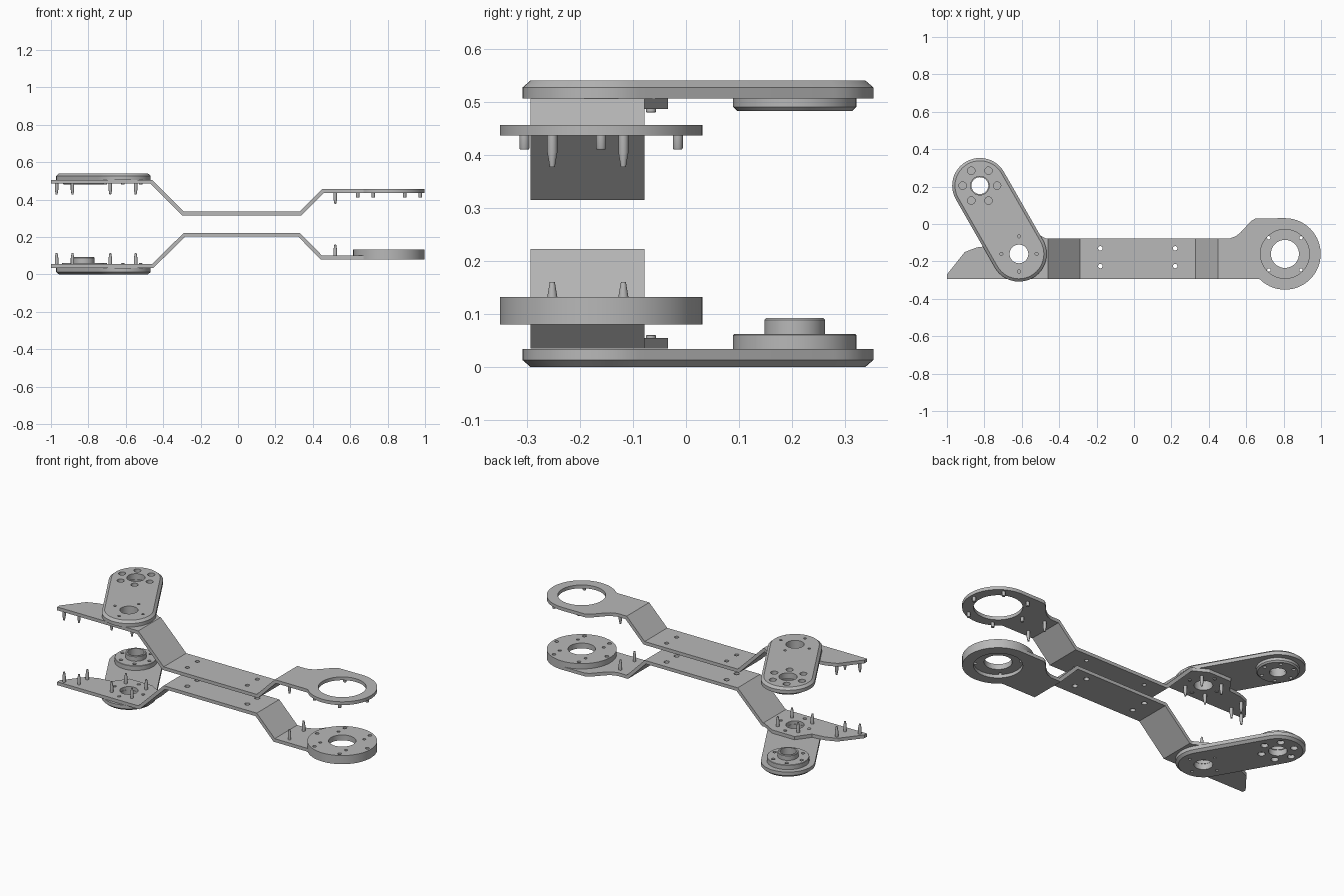
import bpy, bmesh
from math import sin, cos, pi, radians

cube = bpy.data.objects.get("Cube")
if cube:
    bpy.data.objects.remove(cube)

GREY = bpy.data.materials.new("light_grey_metal")
GREY.use_nodes = True
GREY.diffuse_color = (0.48, 0.48, 0.48, 1)
GREY.node_tree.nodes["Principled BSDF"].inputs["Base Color"].default_value = (0.48, 0.48, 0.48, 1)

HUB = (-0.615, -0.16)
FAR = (-0.824, 0.205)
RING = (0.807, -0.16)
HEIGHT = 0.54


def circle(c, r, n=48):
    return [(c[0] + r * cos(2 * pi * i / n), c[1] + r * sin(2 * pi * i / n)) for i in range(n)]


def around(c, r, n, start=0):
    return circle_points(c, r, n, radians(start))


def circle_points(c, r, n, a):
    return [(c[0] + r * cos(a + 2 * pi * i / n), c[1] + r * sin(a + 2 * pi * i / n)) for i in range(n)]


def loft(bm, layers):
    """Closed solid through stacked outlines given as (points, z)."""
    rings = [[bm.verts.new((x, y, z)) for x, y in pts] for pts, z in layers]
    n = len(rings[0])
    for low, high in zip(rings, rings[1:]):
        for i in range(n):
            j = (i + 1) % n
            bm.faces.new((low[i], low[j], high[j], high[i]))
    bm.faces.new(rings[0])
    bm.faces.new(rings[-1])


def make(name, solids):
    bm = bmesh.new()
    for layers in solids:
        loft(bm, layers)
    bmesh.ops.recalc_face_normals(bm, faces=bm.faces)
    mesh = bpy.data.meshes.new(name)
    bm.to_mesh(mesh)
    bm.free()
    mesh.materials.append(GREY)
    obj = bpy.data.objects.new(name, mesh)
    bpy.context.collection.objects.link(obj)
    return obj


def activate(obj):
    bpy.ops.object.select_all(action='DESELECT')
    obj.select_set(True)
    bpy.context.view_layer.objects.active = obj


def boolean(obj, cutter, operation):
    mod = obj.modifiers.new("cut", 'BOOLEAN')
    mod.object, mod.operation, mod.solver = cutter, operation, 'EXACT'
    activate(obj)
    bpy.ops.object.modifier_apply(modifier=mod.name)
    bpy.data.objects.remove(cutter)


def drill(obj, holes):
    """holes: (centre, radius, z0, z1)"""
    solids = [[(circle(c, r, 48 if r > 0.03 else 20), a), (circle(c, r, 48 if r > 0.03 else 20), b)]
              for c, r, a, b in holes]
    boolean(obj, make("cutter", solids), 'DIFFERENCE')


def smooth(obj):
    activate(obj)
    bpy.ops.object.shade_smooth_by_angle(angle=radians(28))


def pins(name, centres, z, tip, r=0.0095, tapered=True):
    d = tip - z
    steps = [(r, 0), (r, 0.55), (r * 0.5, 1)] if tapered else [(r, 0), (r, 0.9), (r * 0.85, 1)]
    smooth(make(name, [[(circle(c, k * 1.0, 16), z + d * t) for k, t in steps] for c in centres]))


# Plan outline shared by both bent plates
outline = [(-1, -0.293), (0.66, -0.293)]
outline += [(RING[0] + 0.191 * cos(radians(a)), RING[1] + 0.191 * sin(radians(a)))
            for a in range(-135, 91, 5)]
outline += [(0.65, 0.03), (0.625, 0.015), (0.57, -0.045), (0.545, -0.065), (0.51, -0.078),
            (-0.47, -0.078), (-0.55, -0.034), (-0.7, -0.034), (-0.76, -0.115),
            (-0.84, -0.125), (-0.905, -0.15), (-1, -0.27)]


def plate(name, left, middle, right, lean, strip_r):
    """Sheet bent along x, trimmed to the plan outline."""
    t = 0.02
    top = [(-1.1, left), (-0.46, left), (-0.29, middle), (0.33, middle), (0.45, right), (1.1, right)]
    bottom = [(x + (lean if x < 0 else -lean), z - t) for x, z in top]
    profile = top + bottom[::-1]
    obj = make(name, [[(profile, -0.5), (profile, 0.5)]])
    for v in obj.data.vertices:
        v.co = (v.co.x, v.co.z, v.co.y)
    obj.data.flip_normals()
    boolean(obj, make("trim", [[(outline, -1), (outline, 1)]]), 'INTERSECT')
    holes = [(HUB, 0.05, -1, 1), (RING, 0.131, -1, 1)]
    holes += [((x, y), strip_r, -1, 1) for x in (-0.18, 0.22) for y in (-0.13, -0.225)]
    drill(obj, holes)
    smooth(obj)


plate("lower_plate", 0.055, 0.222, 0.1, 0.008, 0.015)
plate("upper_plate", 0.506, 0.335, 0.456, -0.008, 0.012)


def stadium(r, n=24):
    dx, dy = FAR[0] - HUB[0], FAR[1] - HUB[1]
    length = (dx * dx + dy * dy) ** 0.5
    ux, uy = dx / length, dy / length
    pts = []
    for c, s in ((FAR, 1), (HUB, -1)):
        for i in range(n + 1):
            a = pi * i / n
            p, q = s * r * sin(a), s * r * cos(a)
            pts.append((c[0] + ux * p + uy * q, c[1] + uy * p - ux * q))
    return pts


# Swing arms with their bosses, mirrored top to bottom
for side in ("lower", "upper"):
    def z(h, flip=(side == "upper")):
        return HEIGHT - h if flip else h

    arm = make(side + "_arm", [[(stadium(0.133), z(0)), (stadium(0.148), z(0.013)),
                                (stadium(0.148), z(0.034))]])
    holes = [(c, 0.05, -1, 1) for c in (HUB, FAR)]
    holes += [(c, 0.02, z(-0.02), z(0.02)) for c in around(FAR, 0.092, 6)]
    holes += [(c, 0.008, z(-0.02), z(0.01)) for c in around(HUB, 0.094, 4)]
    drill(arm, holes)
    smooth(arm)

    top = 0.062 if side == "lower" else 0.058
    edge = 0.002 if side == "lower" else 0.008
    boss = make(side + "_boss", [[(circle(FAR, 0.116), z(0.034)), (circle(FAR, 0.116), z(top - edge)),
                                  (circle(FAR, 0.116 - edge), z(top))]])
    drill(boss, [(FAR, 0.045, -1, 1)] +
          [(c, 0.01, z(top - 0.01), z(top + 0.02)) for c in around(FAR, 0.09, 6)])
    smooth(boss)

    # Tapered locating pins and screw ends on the hub end
    spots = around(HUB, 0.096, 4, 45) + [(-0.97, -0.27), (-0.885, -0.25), (-0.885, -0.17)]
    pins(side + "_hub_pins", spots, z(0.053), z(0.114))
    pins(side + "_hub_screw_ends", around(HUB, 0.094, 4), z(0.053), z(0.06), tapered=False)

# Spindle collar on the lower boss
collar = make("spindle_collar", [[(circle(FAR, 0.057), 0.061), (circle(FAR, 0.057), 0.089),
                                  (circle(FAR, 0.054), 0.092)]])
drill(collar, [(FAR, 0.045, -1, 1)])
smooth(collar)

# Thick ring on the lower plate
ring = make("lower_ring", [[(circle(RING, 0.191, 72), 0.1), (circle(RING, 0.191, 72), 0.132)]])
drill(ring, [(RING, 0.075, -1, 1)] +
      [(c, 0.011, 0.11, 0.2) for c in around(RING, 0.167, 6)] +
      [(c, 0.009, -1, 1) for c in around(RING, 0.122, 4, 45)])
smooth(ring)

# Pins at the ring end
pair = [(0.52, -0.252), (0.52, -0.118)]
pins("lower_ring_end_pins", pair, 0.098, 0.16)
pins("upper_ring_end_pins", pair, 0.438, 0.377)
pins("upper_ring_dowels", around(RING, 0.167, 6), 0.438, 0.41, tapered=False)
